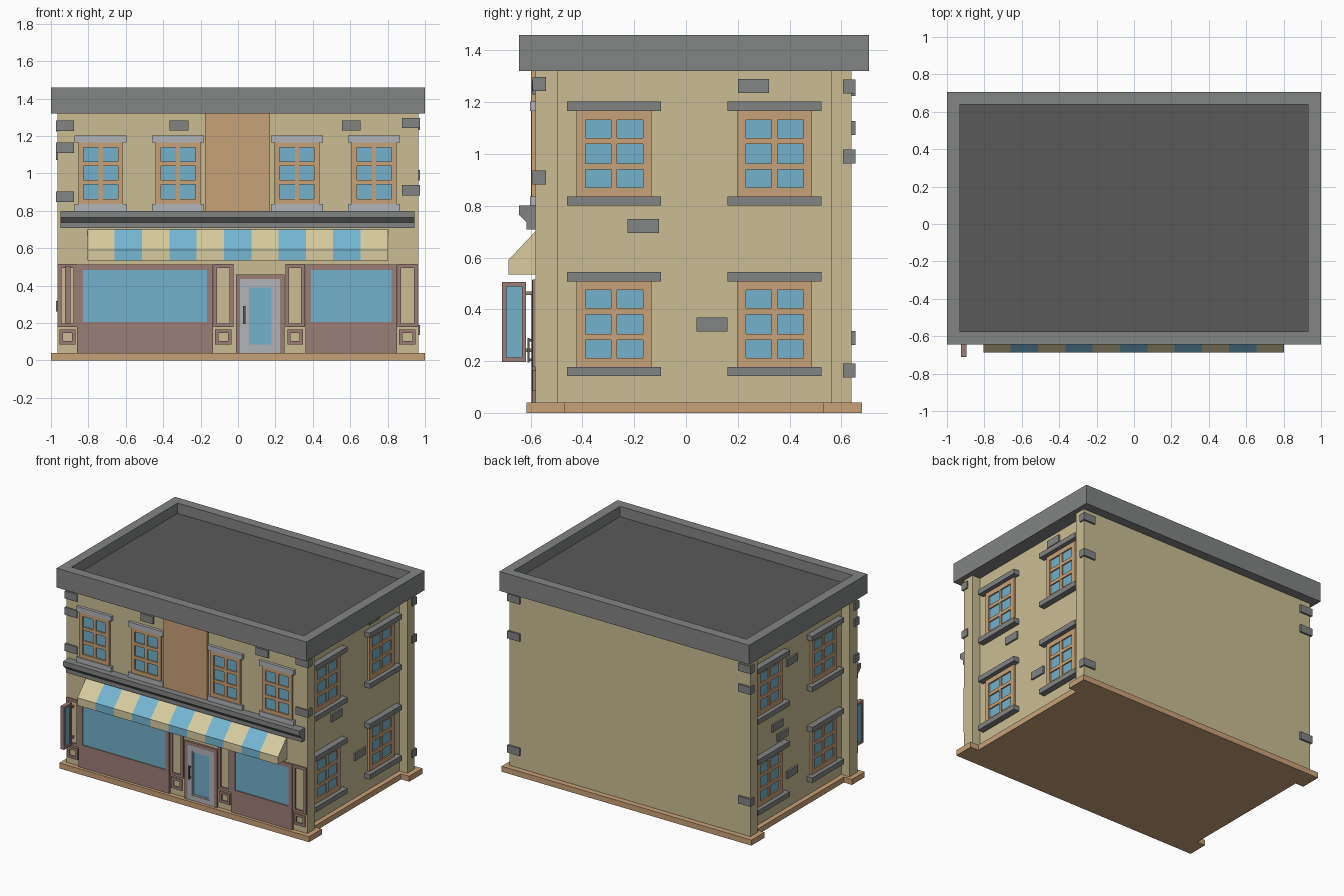
import bpy, bmesh

if "Cube" in bpy.data.objects:
    bpy.data.objects.remove(bpy.data.objects["Cube"])


def colour(name, r, g, b):
    m = bpy.data.materials.new(name)
    lin = [(c / 255 / 12.92 if c < 11 else ((c / 255 + 0.055) / 1.055) ** 2.4) for c in (r, g, b)]
    m.diffuse_color = (*lin, 1)
    m.use_nodes = True
    m.node_tree.nodes["Principled BSDF"].inputs["Base Color"].default_value = m.diffuse_color
    return m


WALL = colour("cream_wall", 202, 190, 146)
WOOD = colour("tan_wood", 201, 162, 120)
STONE = colour("grey_stone", 130, 132, 131)
PALE = colour("pale_grey", 178, 180, 184)
DARK = colour("dark_roof", 90, 90, 90)
GLASS = colour("blue_glass", 115, 177, 204)
MAUVE = colour("mauve_paint", 156, 126, 119)
CANVAS = colour("cream_canvas", 216, 205, 160)
STRIPE = colour("blue_canvas", 117, 184, 212)


def finish(name, bm, *mats):
    bmesh.ops.recalc_face_normals(bm, faces=bm.faces)
    me = bpy.data.meshes.new(name)
    bm.to_mesh(me)
    bm.free()
    for m in mats:
        me.materials.append(m)
    ob = bpy.data.objects.new(name, me)
    bpy.context.collection.objects.link(ob)
    return ob


def add_box(bm, x0, x1, y0, y1, z0, z1):
    vs = bmesh.ops.create_cube(bm, size=1)["verts"]
    for v in vs:
        v.co = (x1 if v.co.x > 0 else x0, y1 if v.co.y > 0 else y0, z1 if v.co.z > 0 else z0)


def boxes(name, mat, items, side="world"):
    """Boxes as (u0, u1, z0, z1, d0, d1): u along the wall, d distance outward from the centre."""
    bm = bmesh.new()
    for u0, u1, z0, z1, d0, d1 in items:
        if side == "front":
            add_box(bm, u0, u1, -d1, -d0, z0, z1)
        elif side == "right":
            add_box(bm, d0, d1, u0, u1, z0, z1)
        elif side == "left":
            add_box(bm, -d1, -d0, u0, u1, z0, z1)
        else:
            add_box(bm, u0, u1, d0, d1, z0, z1)
    return finish(name, bm, mat)


def prism(name, mat, pts, axis, a, b):
    """Extrude a closed profile along z (plan points) or x (y, z points)."""
    bm = bmesh.new()
    f = bm.faces.new([bm.verts.new((p, q, a) if axis == "z" else (a, p, q)) for p, q in pts])
    new = bmesh.ops.extrude_face_region(bm, geom=[f])["geom"]
    off = (0, 0, b - a) if axis == "z" else (b - a, 0, 0)
    bmesh.ops.translate(bm, vec=off, verts=[v for v in new if isinstance(v, bmesh.types.BMVert)])
    return finish(name, bm, mat)


def ring(u0, u1, z0, z1, w, d0, d1):
    """Four bars forming a rectangular frame."""
    return [(u0, u0 + w, z0, z1, d0, d1), (u1 - w, u1, z0, z1, d0, d1),
            (u0 + w, u1 - w, z0, z0 + w, d0, d1), (u0 + w, u1 - w, z1 - w, z1, d0, d1)]


def plan(outer, inner, front, nf, nb, back):
    half = [(outer, front), (outer, nf), (inner, nf), (inner, nb), (outer, nb), (outer, back)]
    return half + [(-x, y) for x, y in reversed(half)]


# Body with corner piers, and plinth following the same plan
prism("walls", WALL, plan(0.964, 0.90, -0.582, -0.494, 0.56, 0.64), "z", 0.04, 1.33)
prism("plinth", WOOD, plan(1.0, 0.935, -0.616, -0.47, 0.53, 0.68), "z", 0, 0.04)

# Roof slab with sunken deck
bm = bmesh.new()
add_box(bm, -1, 1, -0.645, 0.707, 1.32, 1.46)
bmesh.ops.recalc_face_normals(bm, faces=bm.faces)
top = max(bm.faces, key=lambda f: f.calc_center_median().z)
bmesh.ops.inset_region(bm, faces=[top], thickness=0.098)
geom = bmesh.ops.extrude_face_region(bm, geom=[top])["geom"]
bmesh.ops.delete(bm, geom=[top], context="FACES_ONLY")
for g in geom:
    if isinstance(g, bmesh.types.BMVert):
        g.co.z = 1.385
    elif isinstance(g, bmesh.types.BMFace):
        g.material_index = 1
finish("roof", bm, STONE, DARK)


# Windows: frame with two by three panes, lintel and sill
def window(side, u, z, hw, wall, trim, trim_hw):
    z0, z1, d = z, z + 0.33, wall
    s = 0.028 if hw < 0.13 else 0.034
    bars = ring(u - hw, u + hw, z0, z1, s, d, d + 0.014)
    bars.append((u - 0.011, u + 0.011, z0 + s, z1 - s, d, d + 0.012))
    for k in (1, 2):
        zc = z0 + 0.165 + (k - 1.5) * 0.099
        bars.append((u - hw + s, u + hw - s, zc - 0.012, zc + 0.012, d, d + 0.013))
    deep = d + (0.02 if side == "front" else 0.045)
    boxes(side + "_window_frame", WOOD, bars, side)
    boxes(side + "_window_glass", GLASS, [(u - hw + 0.01, u + hw - 0.01, z0 + 0.01, z1 - 0.01, d, d + 0.004)], side)
    boxes(side + "_window_lintel_and_sill", trim,
          [(u - trim_hw, u + trim_hw, z1, z1 + 0.036, d - 0.01, deep),
           (u - trim_hw, u + trim_hw, z0 - 0.036, z0, d - 0.01, deep)], side)


for x in (-0.734, -0.32, 0.315, 0.728):
    window("front", x, 0.836, 0.12, 0.582, PALE, 0.139)
for side in ("right", "left"):
    for y in (-0.278, 0.342):
        for z in (0.178, 0.836):
            window(side, y, z, 0.145, 0.90, STONE, 0.182)

# Upper panel, ledge over the shop
boxes("upper_panel", WOOD, [(-0.176, 0.172, 0.80, 1.32, 0.57, 0.598)], "front")
prism("ledge", STONE, [(-0.57, 0.80), (-0.645, 0.80), (-0.645, 0.765), (-0.616, 0.737),
                       (-0.616, 0.708), (-0.57, 0.708)], "x", -0.948, 0.943)

# Striped awning
for i in range(11):
    x = -0.805 + i * 0.146
    prism("awning_stripe", STRIPE if i % 2 else CANVAS,
          [(-0.58, 0.703), (-0.686, 0.59), (-0.686, 0.535), (-0.58, 0.535)], "x", x, x + 0.146)

# Shop windows: boarded surround and large panes
for a, b in ((-0.86, -0.135), (0.36, 0.85)):
    boxes("shop_surround", MAUVE, ring(a, b, 0.175, 0.513, 0.03, 0.575, 0.594)
          + [(a, b, 0.04, 0.175, 0.575, 0.594)], "front")
    boxes("shop_glass", GLASS, [(a + 0.02, b - 0.02, 0.19, 0.50, 0.575, 0.587)], "front")

# Pilaster mouldings
for a, b in ((-0.964, -0.86), (-0.132, -0.025), (0.254, 0.358), (0.852, 0.96)):
    boxes("pilaster_moulding", MAUVE, ring(a, b, 0.178, 0.515, 0.02, 0.575, 0.592)
          + ring(a + 0.01, b - 0.01, 0.085, 0.165, 0.018, 0.575, 0.592), "front")

# Door
boxes("door_surround", MAUVE, [(-0.012, 0.012, 0.04, 0.46, 0.575, 0.597), (0.225, 0.248, 0.04, 0.46, 0.575, 0.597),
                               (0.012, 0.225, 0.435, 0.46, 0.575, 0.597)], "front")
boxes("door_leaf", PALE, ring(0.012, 0.225, 0.04, 0.435, 0.036, 0.575, 0.594)
      + ring(0.048, 0.189, 0.076, 0.399, 0.01, 0.575, 0.59), "front")
boxes("door_glass", GLASS, [(0.05, 0.187, 0.08, 0.395, 0.575, 0.586)], "front")
boxes("door_handle", DARK, [(0.028, 0.04, 0.195, 0.29, 0.604, 0.612), (0.03, 0.038, 0.20, 0.21, 0.59, 0.606),
                            (0.03, 0.038, 0.275, 0.285, 0.59, 0.606)], "front")

# Hanging sign with brackets
sign = ring(-0.71, -0.618, 0.197, 0.505, 0.016, -0.926, -0.896)
boxes("sign_frame", MAUVE, [(d0, d1, z0, z1, u0, u1) for u0, u1, z0, z1, d0, d1 in sign])
boxes("sign_panel", GLASS, [(-0.918, -0.904, 0.21, 0.49, -0.70, -0.628)])
boxes("sign_brackets", MAUVE, [(-0.917, -0.905, z, z + 0.014, -0.62, -0.58) for z in (0.235, 0.455)])

# Scattered wall stones
boxes("front_stones", STONE, [(x, x + 0.1, 1.23, 1.283, 0.57, 0.594) for x in (-0.365, 0.555)], "front")
for side, spots in (("right", ((0.26, 1.262), (-0.165, 0.722), (0.10, 0.342))),
                    ("left", ((0.08, 1.09), (0.25, 0.68), (0.19, 0.59), (0.08, 0.28)))):
    boxes(side + "_stones", STONE,
          [(y - 0.06, y + 0.06, z - 0.027, z + 0.027, 0.89, 0.912) for y, z in spots], side)

# Corner stones wrapping each pier
corners = {(1, -1): (1.27, 0.91), (-1, -1): (1.255, 1.137, 0.875),
           (1, 1): (1.26, 0.99, 0.163), (-1, 1): (1.25, 1.10, 0.29)}
for (sx, sy), heights in corners.items():
    xs = sorted((sx * 0.876, sx * 0.974))
    ys = (-0.592, -0.54) if sy < 0 else (0.607, 0.654)
    boxes("corner_stones", STONE, [(*xs, z - 0.027, z + 0.027, *ys) for z in heights])
